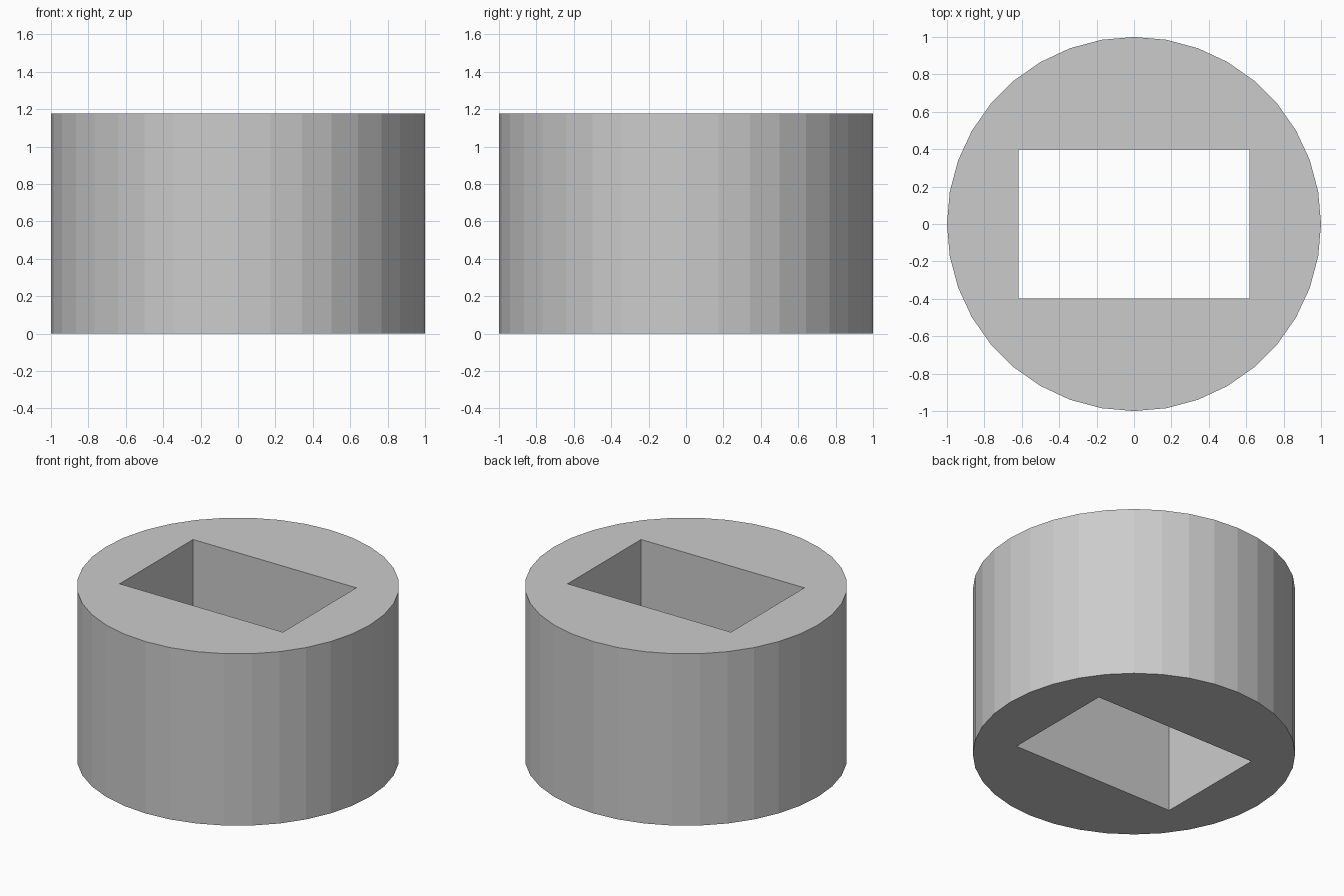
import bpy, bmesh
from math import sin, cos, radians

if "Cube" in bpy.data.objects:
    bpy.data.objects.remove(bpy.data.objects["Cube"])

SIDES, RADIUS, HEIGHT = 36, 1.0, 1.176
HOLE_X, HOLE_Y = 0.618, 0.397


def add_loop(bm, points):
    verts = [bm.verts.new((x, y, 0)) for x, y in points]
    return [bm.edges.new((verts[i - 1], verts[i])) for i in range(len(verts))]


bm = bmesh.new()

# Round outline with a rectangular hole, filled as one cap
circle = [(RADIUS * cos(radians(i * 360 / SIDES)),
           RADIUS * sin(radians(i * 360 / SIDES))) for i in range(SIDES)]
hole = [(-HOLE_X, -HOLE_Y), (HOLE_X, -HOLE_Y), (HOLE_X, HOLE_Y), (-HOLE_X, HOLE_Y)]
edges = add_loop(bm, circle) + add_loop(bm, hole)
bmesh.ops.triangle_fill(bm, edges=edges, use_beauty=True, normal=(0, 0, 1))

# Extrude the cap up, keeping the bottom, to make the outer and hole walls
ext = bmesh.ops.extrude_face_region(bm, geom=bm.faces[:], use_keep_orig=True)
top = [g for g in ext["geom"] if isinstance(g, bmesh.types.BMVert)]
bmesh.ops.translate(bm, verts=top, vec=(0, 0, HEIGHT))
bmesh.ops.recalc_face_normals(bm, faces=bm.faces[:])

mesh = bpy.data.meshes.new("round_sleeve")
bm.to_mesh(mesh)
bm.free()
bpy.context.collection.objects.link(bpy.data.objects.new("round_sleeve", mesh))
